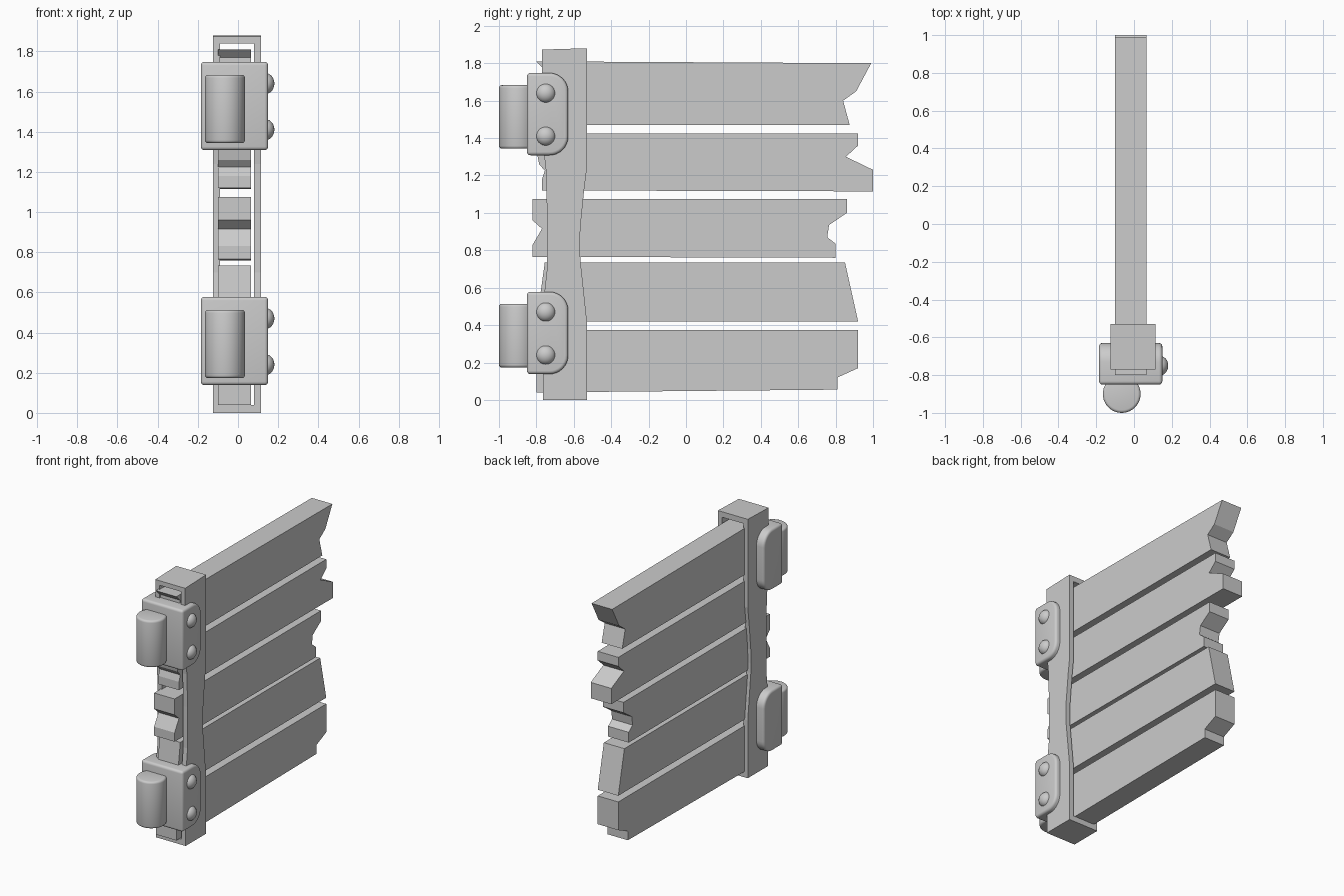
import bpy, bmesh, math

if "Cube" in bpy.data.objects:
    bpy.data.objects.remove(bpy.data.objects["Cube"])


def extrude_x(name, pts, x0, x1, bevel=0.0, smooth=False):
    """Extrude a (y, z) outline along x, optionally rounding its edges."""
    bm = bmesh.new()
    face = bm.faces.new([bm.verts.new((x0, y, z)) for y, z in pts])
    ext = bmesh.ops.extrude_face_region(bm, geom=[face])
    for v in ext["geom"]:
        if isinstance(v, bmesh.types.BMVert):
            v.co.x = x1
    bmesh.ops.recalc_face_normals(bm, faces=bm.faces[:])
    if bevel:
        sharp = [e for e in bm.edges if e.calc_face_angle(0) > math.radians(40)]
        bmesh.ops.bevel(bm, geom=sharp, offset=bevel, segments=4, profile=0.5,
                        affect='EDGES', clamp_overlap=True)
    return finish(name, bm, smooth)


def finish(name, bm, smooth=True):
    me = bpy.data.meshes.new(name)
    bm.to_mesh(me)
    bm.free()
    ob = bpy.data.objects.new(name, me)
    bpy.context.collection.objects.link(ob)
    if smooth:
        bpy.ops.object.select_all(action='DESELECT')
        ob.select_set(True)
        bpy.context.view_layer.objects.active = ob
        bpy.ops.object.shade_smooth_by_angle(angle=math.radians(35))
    return ob


# Broken planks, outlines in (y, z)
planks = [
    [(-0.80, 0.375), (0.92, 0.375), (0.92, 0.17), (0.81, 0.12), (0.81, 0.055), (-0.80, 0.04)],
    [(-0.755, 0.735), (0.85, 0.735), (0.92, 0.42), (-0.80, 0.42), (-0.775, 0.59)],
    [(-0.82, 1.075), (0.86, 1.075), (0.86, 1.0), (0.765, 0.935), (0.755, 0.87), (0.80, 0.835),
     (0.80, 0.76), (-0.82, 0.765), (-0.82, 0.83), (-0.77, 0.915), (-0.82, 0.96)],
    [(-0.79, 1.425), (0.92, 1.425), (0.92, 1.36), (0.855, 1.30), (1.0, 1.23), (1.0, 1.115),
     (-0.77, 1.12), (-0.77, 1.18), (-0.755, 1.225), (-0.785, 1.26), (-0.795, 1.31)],
    [(-0.80, 1.81), (0.99, 1.80), (0.91, 1.65), (0.84, 1.60), (0.875, 1.47), (-0.77, 1.47),
     (-0.76, 1.77)],
]
for i, outline in enumerate(planks):
    extrude_x(f"plank_{i + 1}", outline, -0.10, 0.065)

# Hollow upright frame with a worn waist
post = [(-0.53, 0.0), (-0.53, 0.42), (-0.55, 0.61), (-0.565, 0.75), (-0.567, 0.82),
        (-0.565, 0.92), (-0.545, 1.12), (-0.53, 1.24), (-0.53, 1.88), (-0.77, 1.873),
        (-0.77, 1.4), (-0.75, 1.24), (-0.743, 1.0), (-0.743, 0.7), (-0.765, 0.5), (-0.765, 0.0)]
frame = extrude_x("upright_frame", post, -0.125, 0.115)
cutter = extrude_x("frame_cutter", [(-1, 0.04), (0, 0.04), (0, 1.84), (-1, 1.84)], -0.09, 0.08)
mod = frame.modifiers.new("opening", 'BOOLEAN')
mod.operation = 'DIFFERENCE'
mod.solver = 'EXACT'
mod.object = cutter
bpy.context.view_layer.objects.active = frame
bpy.ops.object.modifier_apply(modifier=mod.name)
bpy.data.objects.remove(cutter, do_unlink=True)


def hinge(tag, z0):
    # Bracket: square in front, rounded at the back
    h, r = 0.44, 0.10
    pts = [(-0.85, z0 + h), (-0.85, z0)]
    for cz, start in ((z0 + r, -90), (z0 + h - r, 0)):
        for k in range(9):
            a = math.radians(start + 90 * k / 8)
            pts.append((-0.73 + r * math.cos(a), cz + r * math.sin(a)))
    extrude_x(f"hinge_bracket_{tag}", pts, -0.185, 0.15, bevel=0.018, smooth=True)

    # Barrel with softened rims
    bm = bmesh.new()
    bmesh.ops.create_cone(bm, cap_ends=True, segments=40, radius1=0.10, radius2=0.10, depth=0.34)
    rims = [e for e in bm.edges if e.calc_face_angle(0) > 1]
    bmesh.ops.bevel(bm, geom=rims, offset=0.015, segments=3, profile=0.5, affect='EDGES')
    bmesh.ops.translate(bm, verts=bm.verts[:], vec=(-0.065, -0.90, z0 + 0.205))
    finish(f"hinge_barrel_{tag}", bm)

    # Domed bolts
    for i, dz in enumerate((0.102, 0.332)):
        bm = bmesh.new()
        bmesh.ops.create_uvsphere(bm, u_segments=24, v_segments=14, radius=0.052)
        bmesh.ops.scale(bm, verts=bm.verts[:], vec=(0.85, 1, 1))
        bmesh.ops.translate(bm, verts=bm.verts[:], vec=(0.137, -0.75, z0 + dz))
        finish(f"bolt_{tag}_{i + 1}", bm)


hinge("lower", 0.138)
hinge("upper", 1.308)
